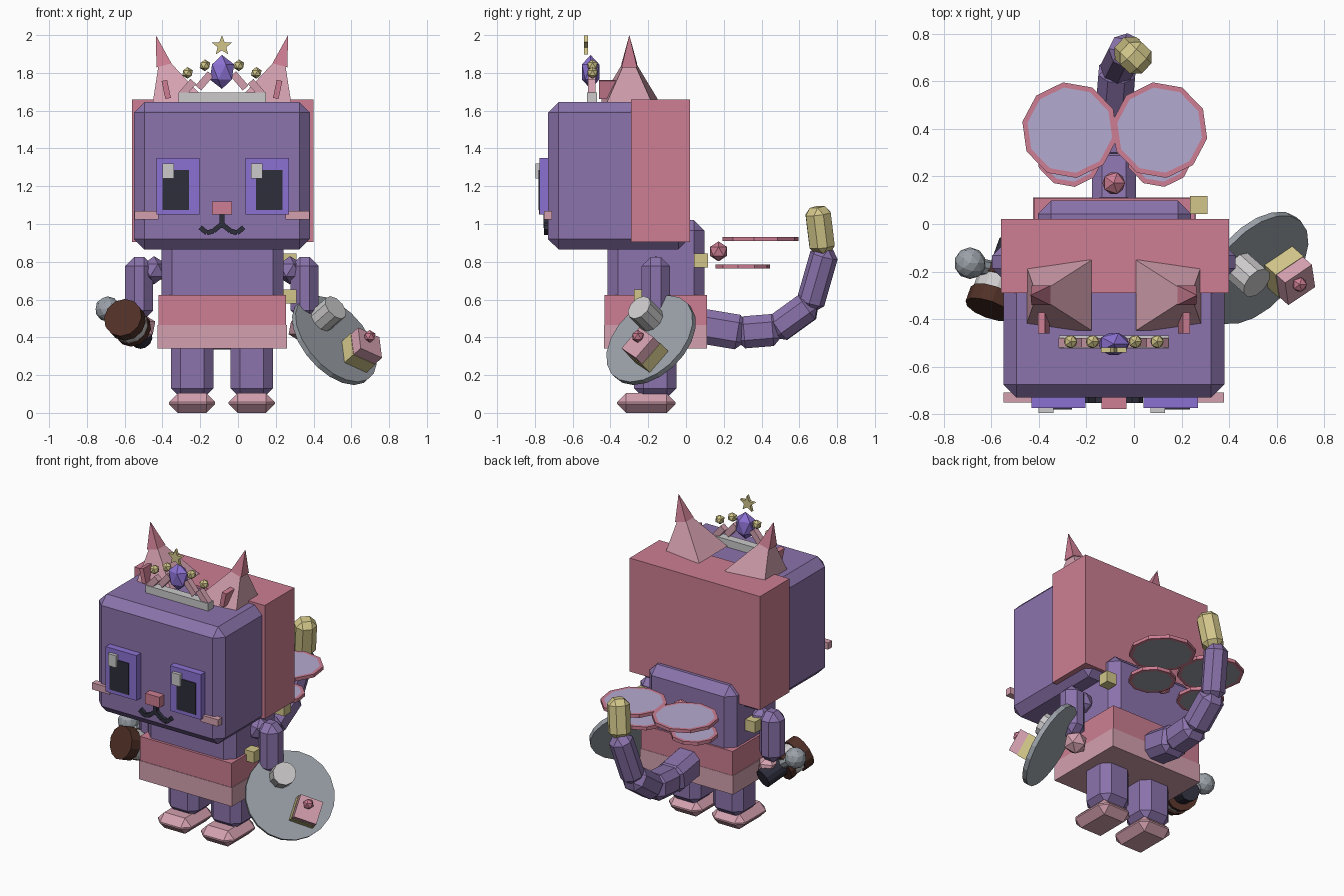
import bpy, bmesh, math
from mathutils import Vector, Matrix

cube = bpy.data.objects.get("Cube")
if cube:
    bpy.data.objects.remove(cube, do_unlink=True)

CX = -0.085  # mirror plane of the figure


def material(name, r, g, b):
    lin = [((c / 255 + 0.055) / 1.055) ** 2.4 for c in (r, g, b)] + [1]
    m = bpy.data.materials.new(name)
    m.use_nodes = True
    m.diffuse_color = lin
    m.node_tree.nodes["Principled BSDF"].inputs["Base Color"].default_value = lin
    return m


PURPLE = material("purple fur", 139, 115, 172)
ROSE = material("rose", 205, 126, 147)
PINK = material("pale pink", 212, 160, 175)
VIOLET = material("bright violet", 139, 113, 210)
LAVENDER = material("lavender", 180, 170, 208)
BLACK = material("near black", 46, 46, 60)
GOLD = material("pale gold", 210, 198, 138)
GREY = material("steel grey", 154, 161, 168)
WHITE = material("off white", 204, 202, 202)
BROWN = material("dark brown", 80, 48, 39)


def finish(name, bm, mats, matrix):
    bmesh.ops.recalc_face_normals(bm, faces=bm.faces)
    me = bpy.data.meshes.new(name)
    bm.to_mesh(me)
    bm.free()
    for m in mats:
        me.materials.append(m)
    ob = bpy.data.objects.new(name, me)
    ob.matrix_world = matrix
    bpy.context.collection.objects.link(ob)
    return ob


def place(center, axis=(0, 0, 1), spin=0):
    """Matrix putting local Z along an axis."""
    q = Vector(axis).to_track_quat('Z', 'Y')
    return Matrix.Translation(center) @ q.to_matrix().to_4x4() @ Matrix.Rotation(spin, 4, 'Z')


def box(name, mat, center, size, bevel=0, matrix=None):
    bm = bmesh.new()
    bmesh.ops.create_cube(bm, size=1)
    bmesh.ops.scale(bm, vec=size, verts=bm.verts)
    if bevel:
        bmesh.ops.bevel(bm, geom=bm.edges[:], offset=bevel, segments=1, affect='EDGES')
    return finish(name, bm, [mat], matrix or Matrix.Translation(center))


def span(name, mat, x, y, z, bevel=0):
    """Box from its ranges on each axis."""
    return box(name, mat, [sum(r) / 2 for r in (x, y, z)], [r[1] - r[0] for r in (x, y, z)], bevel)


def limb(name, mat, a, b, w, bevel, d=None):
    """Chamfered bar between two points."""
    a, b = Vector(a), Vector(b)
    return box(name, mat, None, (w, d or w, (b - a).length), bevel, place((a + b) / 2, b - a))


def cone(name, mat, a, b, r1, r2, sides, spin=0):
    a, b = Vector(a), Vector(b)
    bm = bmesh.new()
    bmesh.ops.create_cone(bm, cap_ends=True, segments=sides, radius1=r1, radius2=r2, depth=(b - a).length)
    return finish(name, bm, [mat], place((a + b) / 2, b - a, spin))


def ball(name, mat, center, r, detail=1, stretch=(1, 1, 1)):
    bm = bmesh.new()
    bmesh.ops.create_icosphere(bm, subdivisions=detail, radius=r)
    bmesh.ops.scale(bm, vec=stretch, verts=bm.verts)
    return finish(name, bm, [mat], Matrix.Translation(center))


# Head, hood and torso
span("head", PURPLE, (-0.55, 0.38), (-0.73, 0.015), (0.865, 1.645), 0.055)
span("hood", ROSE, (-0.56, 0.40), (-0.29, 0.022), (0.905, 1.66))
span("torso", PURPLE, (-0.405, 0.24), (-0.415, 0.098), (0.36, 1.02), 0.055)
span("skirt_upper", ROSE, (-0.42, 0.255), (-0.432, 0.11), (0.465, 0.625))
span("skirt_lower", PINK, (-0.425, 0.26), (-0.435, 0.112), (0.34, 0.465))

# Face
for side, ex, px, hx in (("right", -0.318, -0.33, -0.37), ("left", 0.155, 0.165, 0.10)):
    box(side + "_eye", VIOLET, (ex, -0.75, 1.2), (0.228, 0.05, 0.3))
    box(side + "_pupil", BLACK, (px, -0.776, 1.18), (0.14, 0.009, 0.21))
    box(side + "_eye_glint", WHITE, (hx, -0.783, 1.28), (0.062, 0.026, 0.08))
box("nose", ROSE, (CX, -0.752, 1.085), (0.105, 0.055, 0.07))
box("mouth_stem", BLACK, (CX, -0.74, 1.02), (0.026, 0.03, 0.08))
mouth = [(0, 1.0), (0.045, 0.963), (0.08, 0.953), (0.115, 0.982)]

# Mirrored pairs
for side, s in (("right", -1), ("left", 1)):
    def X(dx):
        return CX + s * dx
    for i, (p, q) in enumerate(zip(mouth, mouth[1:])):
        limb(f"{side}_mouth_{i + 1}", BLACK, (X(p[0]), -0.74, p[1]), (X(q[0]), -0.74, q[1]), 0.026, 0)
    box(side + "_whisker", PINK, (X(0.4), -0.73, 1.047), (0.128, 0.042, 0.045))
    # Ears
    cone(side + "_ear", PINK, (X(0.235), -0.3, 1.62), (X(0.325), -0.3, 1.91), 0.21, 0, 4, math.pi / 4)
    cone(side + "_ear_tip", ROSE, (X(0.307), -0.3, 1.84), (X(0.35), -0.3, 2.0), 0.058, 0, 4, math.pi / 4)
    limb(side + "_inner_ear", ROSE, (X(0.285), -0.41, 1.665), (X(0.305), -0.41, 1.76), 0.1, 0, 0.03)
    # Legs and feet
    box(side + "_leg", PURPLE, (X(0.157), -0.163, 0.25), (0.225, 0.225, 0.34), 0.05)
    box(side + "_foot", PINK, (X(0.158), -0.21, 0.052), (0.245, 0.31, 0.104), 0.047)
    # Arms
    ball(side + "_shoulder", PURPLE, (X(0.36), -0.16, 0.755), 0.075)
    box(side + "_arm", PURPLE, (X(0.438), -0.16, 0.66), (0.148, 0.15, 0.33), 0.048)
    ball(side + "_hand", PINK, (X(0.42), -0.15, 0.45), 0.075)
    # Crown prongs
    for i, (dx, z) in enumerate(((0.09, 1.84), (0.182, 1.8))):
        limb(f"{side}_crown_prong_{i + 1}", PINK, (X(dx + 0.035), -0.5, z - 0.12),
             (X(dx - 0.03), -0.5, z - 0.045), 0.04, 0)
        ball(f"{side}_crown_bead_{i + 1}", GOLD, (X(dx), -0.495, z), 0.031)

# Crown
span("crown_band", WHITE, (-0.315, 0.148), (-0.525, -0.47), (1.64, 1.695))
ball("crown_gem", VIOLET, (CX, -0.505, 1.805), 0.09, 1, (0.8, 0.6, 1))
bm = bmesh.new()
ring = []
for i in range(10):
    r = 0.024 if i % 2 else 0.056
    a = math.pi / 2 + i * math.pi / 5
    ring.append(bm.verts.new((r * math.cos(a), 0.01, r * math.sin(a))))
face = bm.faces.new(ring)
ext = bmesh.ops.extrude_face_region(bm, geom=[face])
bmesh.ops.translate(bm, vec=(0, -0.02, 0), verts=[v for v in ext["geom"] if isinstance(v, bmesh.types.BMVert)])
finish("crown_star", bm, [GOLD], Matrix.Translation((CX, -0.53, 1.943)))

# Gold studs on the torso
for i, p in enumerate(((0.272, 0.08, 0.808), (0.272, -0.238, 0.617), (-0.44, -0.08, 0.74))):
    box(f"gold_stud_{i + 1}", GOLD, p, (0.074, 0.074, 0.074))


# Wings: flat discs with rose rims, lavender tops and grey undersides
def wing(name, center, r):
    bm = bmesh.new()
    bmesh.ops.create_cone(bm, cap_ends=True, segments=10, radius1=r, radius2=r, depth=0.022)
    caps = [f for f in bm.faces if abs(f.normal.z) > 0.9]
    bmesh.ops.inset_individual(bm, faces=caps, thickness=0.022)
    for f in caps:
        f.material_index = 1 if f.normal.z > 0 else 2
    finish(name, bm, [ROSE, LAVENDER, GREY], place(center, spin=math.radians(8)))


for side, x in (("right", -0.27), ("left", 0.108)):
    wing(side + "_upper_wing", (x, 0.395, 0.92), 0.203)
    wing(side + "_lower_wing", (x, 0.3, 0.775), 0.145)
ball("wing_knot", ROSE, (CX, 0.172, 0.855), 0.053)

# Tail
tail = [(CX, 0.08, 0.46), (CX, 0.29, 0.425), (CX, 0.475, 0.44), (-0.07, 0.655, 0.57), (-0.03, 0.735, 0.85)]
for i, (p, q) in enumerate(zip(tail, tail[1:])):
    p, q = Vector(p), Vector(q)
    over = (q - p).normalized() * 0.025
    limb(f"tail_{i + 1}", PURPLE, p - over, q + over, 0.185 - 0.015 * i, 0.042)
limb("tail_tip", GOLD, (-0.02, 0.725, 0.845), (0.012, 0.695, 1.09), 0.13, 0.036)

# Shield with its fittings
N = Vector((0.62, -0.55, 0.55)).normalized()
HUB = Vector((0.51, -0.185, 0.385))


def on_shield(p, lo, hi):
    base = Vector(p) - N * (Vector(p) - HUB).dot(N)
    return base + N * lo, base + N * hi


cone("shield", GREY, HUB - N * 0.015, HUB + N * 0.015, 0.275, 0.275, 20)
cone("shield_knob", WHITE, *on_shield((0.485, -0.22, 0.53), 0, 0.135), 0.072, 0.072, 10)
turn = math.radians(-25)
for name, mat, lo, hi, w in (("shield_block_base", GOLD, 0, 0.09, 0.15), ("shield_block_top", PINK, 0.09, 0.15, 0.145)):
    a, b = on_shield((0.675, -0.235, 0.35), lo, hi)
    box(name, mat, None, (w, w, hi - lo), 0, place((a + b) / 2, N, turn))
ball("shield_gem", ROSE, (0.697, -0.255, 0.405), 0.034)

# Hand-held mallet: banded drum, dark grip and round knob
FRONT = Vector((-0.61, -0.36, 0.505))
BACK = Vector((-0.51, -0.08, 0.395))
for name, mat, t0, t1, r in (("mallet_face", BROWN, 0, 0.22, 0.105), ("mallet_band", WHITE, 0.22, 0.42, 0.095),
                             ("mallet_ring", BROWN, 0.42, 0.55, 0.1), ("mallet_grip", BLACK, 0.55, 1.0, 0.06)):
    cone(name, mat, FRONT.lerp(BACK, t0), FRONT.lerp(BACK, t1), r, r, 12)
cone("mallet_knob_stem", GREY, (-0.56, -0.2, 0.46), (-0.68, -0.17, 0.54), 0.035, 0.035, 8)
ball("mallet_knob", GREY, (-0.69, -0.165, 0.55), 0.067, 2)
